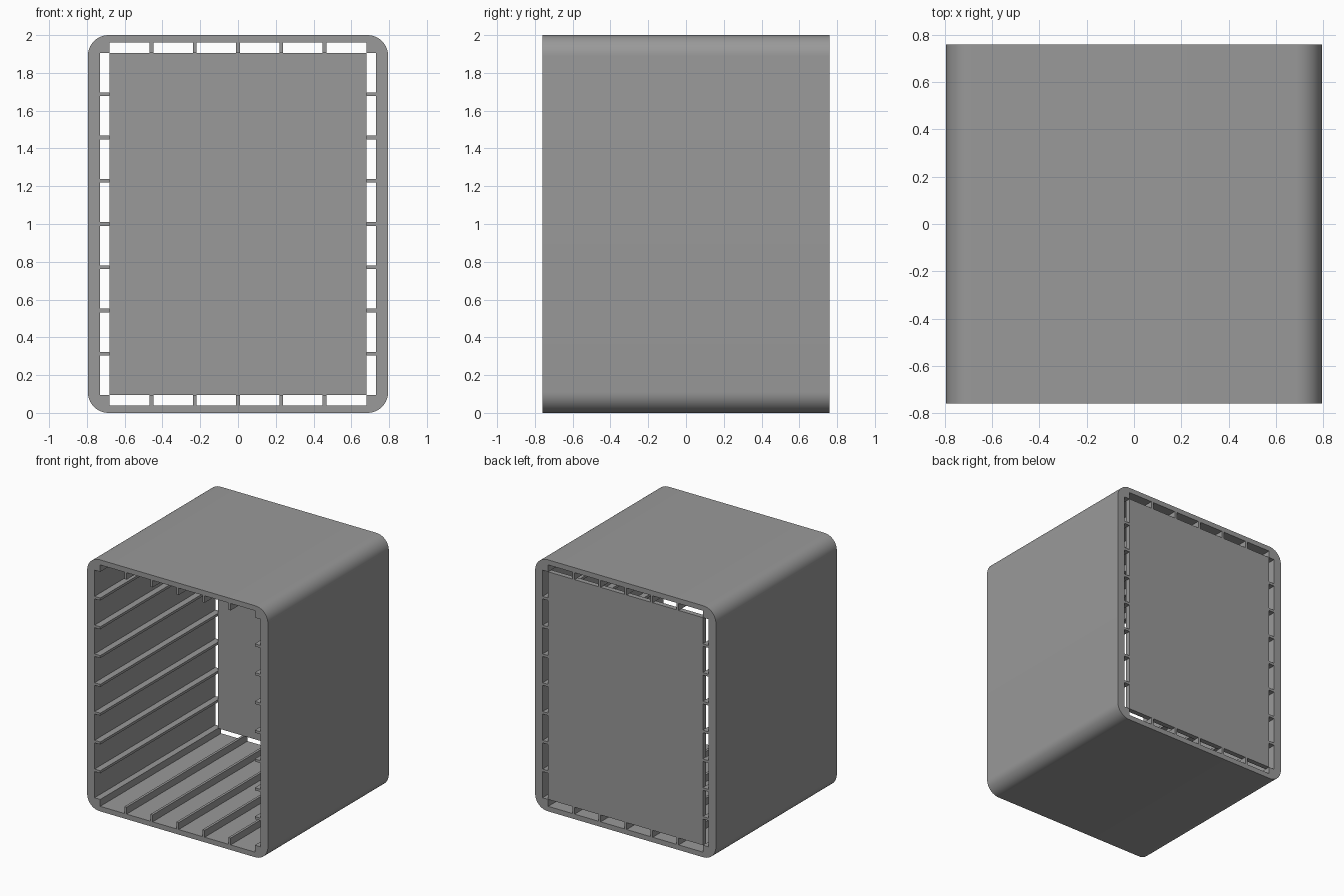
import bpy, bmesh, math

if "Cube" in bpy.data.objects:
    bpy.data.objects.remove(bpy.data.objects["Cube"])

W, H, D = 0.795, 1.0, 0.76      # half width, half height, half depth
R = 0.11                        # outer corner radius
WX, WZ = 0.73, 0.96             # inner wall faces (half sizes)
RX, RZ = 0.68, 0.905            # rib tips and back panel (half sizes)
STEP, T = 0.229, 0.02           # rib spacing and thickness

grey = bpy.data.materials.new("mid_grey")
grey.diffuse_color = (0.32, 0.32, 0.32, 1)
grey.use_nodes = True
grey.node_tree.nodes["Principled BSDF"].inputs["Base Color"].default_value = grey.diffuse_color


def add_object(name, bm):
    mesh = bpy.data.meshes.new(name)
    bmesh.ops.recalc_face_normals(bm, faces=bm.faces[:])
    bm.to_mesh(mesh)
    bm.free()
    mesh.materials.append(grey)
    ob = bpy.data.objects.new(name, mesh)
    bpy.context.collection.objects.link(ob)
    return ob


def box(name, x0, x1, y0, y1, z0, z1):
    bm = bmesh.new()
    bmesh.ops.create_cube(bm, size=1)
    for v in bm.verts:
        v.co = ((x0 + x1) / 2 + v.co.x * (x1 - x0),
                (y0 + y1) / 2 + v.co.y * (y1 - y0),
                (z0 + z1) / 2 + v.co.z * (z1 - z0))
    return add_object(name, bm)


# Sleeve: rounded outline with a notched-corner opening, extruded along y
outer, inner = [], []
for i, (sx, sz) in enumerate([(1, 1), (-1, 1), (-1, -1), (1, -1)]):
    for k in range(13):
        a = math.pi / 2 * (i + k / 12)
        outer.append((sx * (W - R) + R * math.cos(a), sz * (H - R) + R * math.sin(a)))
    notch = [(sx * WX, sz * RZ), (sx * RX, sz * RZ), (sx * RX, sz * WZ)]
    inner += notch if i % 2 == 0 else notch[::-1]

bm = bmesh.new()
edges = []
for loop in (outer, inner):
    vs = [bm.verts.new((x, -D, z + H)) for x, z in loop]
    edges += [bm.edges.new((vs[i - 1], vs[i])) for i in range(len(vs))]
bmesh.ops.triangle_fill(bm, use_beauty=True, edges=edges, normal=(0, -1, 0))
ext = bmesh.ops.extrude_face_region(bm, geom=bm.faces[:], use_keep_orig=True)
for g in ext["geom"]:
    if isinstance(g, bmesh.types.BMVert):
        g.co.y = D
sleeve = add_object("sleeve", bm)
bpy.context.view_layer.objects.active = sleeve
sleeve.select_set(True)
bpy.ops.object.shade_smooth_by_angle(angle=math.radians(30))

# Back panel held between the rib tips
box("back_panel", -RX, RX, D - 0.04, D, H - RZ, H + RZ)

# Ribs on the side walls
for i in range(-3, 4):
    z = H + i * STEP
    box("left_rib", -WX, -RX, -D, D, z - T / 2, z + T / 2)
    box("right_rib", RX, WX, -D, D, z - T / 2, z + T / 2)

# Ribs on the floor and ceiling
for i in range(-2, 3):
    x = i * STEP
    box("floor_rib", x - T / 2, x + T / 2, -D, D, H - WZ, H - RZ)
    box("ceiling_rib", x - T / 2, x + T / 2, -D, D, H + RZ, H + WZ)
